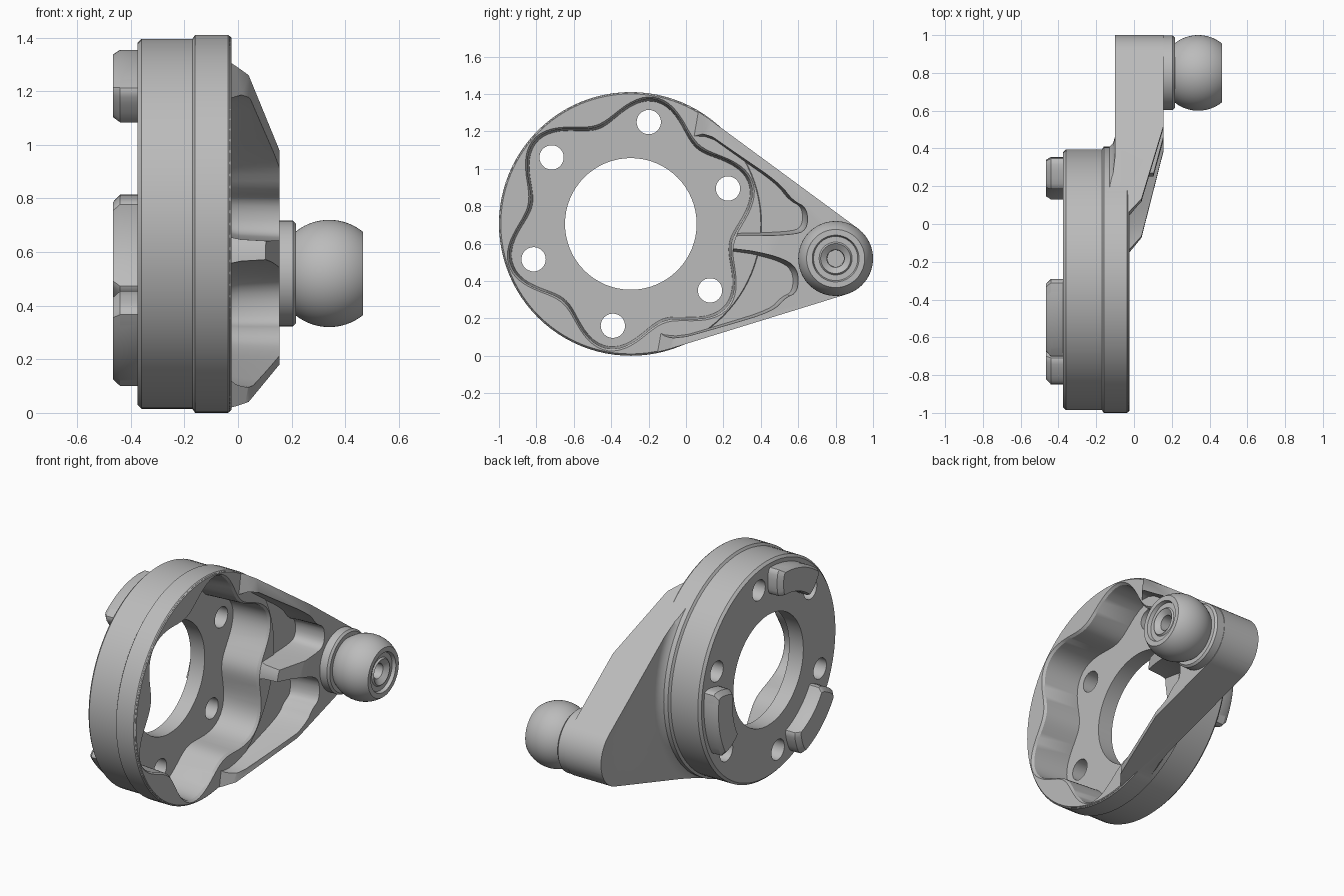
import bpy, bmesh
from math import sin, cos, radians, atan2, acos, hypot, pi
from mathutils import Vector

if "Cube" in bpy.data.objects:
    bpy.data.objects.remove(bpy.data.objects["Cube"])

HUB = (-0.295, 0.705)      # disc centre (y, z)
BOSS = (0.8, 0.52)         # ball stud centre (y, z)
AXIS = atan2(BOSS[1] - HUB[1], BOSS[0] - HUB[0])

grey = bpy.data.materials.new("plain_grey")
grey.use_nodes = True
grey.diffuse_color = (0.5, 0.5, 0.5, 1)
grey.node_tree.nodes["Principled BSDF"].inputs["Base Color"].default_value = (0.5, 0.5, 0.5, 1)


def loft(name, rings, closed=False):
    """Skin a list of equal rings; cap the ends, or join last to first."""
    bm = bmesh.new()
    loops = [[bm.verts.new(p) for p in ring] for ring in rings]
    n = len(loops[0])
    pairs = list(zip(loops, loops[1:]))
    if closed:
        pairs.append((loops[-1], loops[0]))
    else:
        bm.faces.new(loops[0])
        bm.faces.new(loops[-1])
    for a, b in pairs:
        for i in range(n):
            j = (i + 1) % n
            bm.faces.new((a[i], a[j], b[j], b[i]))
    bmesh.ops.recalc_face_normals(bm, faces=bm.faces)
    mesh = bpy.data.meshes.new(name)
    bm.to_mesh(mesh)
    bm.free()
    obj = bpy.data.objects.new(name, mesh)
    bpy.context.collection.objects.link(obj)
    mesh.materials.append(grey)
    return obj


def arc(centre, r, a0, a1, n):
    return [(centre[0] + r * cos(a0 + (a1 - a0) * i / n),
             centre[1] + r * sin(a0 + (a1 - a0) * i / n)) for i in range(n + 1)]


def at_x(x, outline):
    return [Vector((x, y, z)) for y, z in outline]


def turned(name, centre, profile, n=64):
    """Solid turned about the x direction from (x, radius) points."""
    return loft(name, [at_x(x, arc(centre, r, 0, 2 * pi, n)[:-1]) for x, r in profile])


def rounded(points, times=2):
    """Corner cutting of a closed outline."""
    for _ in range(times):
        out = []
        for p, q in zip(points, points[1:] + points[:1]):
            p, q = Vector(p), Vector(q)
            out += [p.lerp(q, 0.25), p.lerp(q, 0.75)]
        points = out
    return [tuple(p) for p in points]


def scaled(points, f):
    c = sum((Vector(p) for p in points), Vector((0, 0))) / len(points)
    return [tuple(c + (Vector(p) - c) * f) for p in points]


def boolean(obj, other, operation="DIFFERENCE"):
    mod = obj.modifiers.new("cut", "BOOLEAN")
    mod.operation, mod.solver, mod.object = operation, "EXACT", other
    bpy.context.view_layer.objects.active = obj
    bpy.ops.object.modifier_apply(modifier=mod.name)
    bpy.data.objects.remove(other)


def smooth(obj, angle=30):
    bpy.ops.object.select_all(action="DESELECT")
    obj.select_set(True)
    bpy.context.view_layer.objects.active = obj
    bpy.ops.object.shade_smooth_by_angle(angle=radians(angle))


# Arm: tangent hull around the disc and the boss
R, r = 0.7, 0.2
beta = acos((R - r) / hypot(BOSS[0] - HUB[0], BOSS[1] - HUB[1]))
hull = (arc(BOSS, r, AXIS - beta, AXIS + beta, 24)
        + arc(HUB, R, AXIS + beta, AXIS + 2 * pi - beta, 60))
arm = loft("arm", [at_x(-0.165, hull), at_x(0.155, hull)])

# Sloping top of the arm, rising towards the boss
slope = [(-2, -0.03), (0.25, -0.03), (0.33, 0.04), (0.76, 0.157), (0.76, 1), (-2, 1)]
along = Vector((0, cos(AXIS), sin(AXIS)))
across = Vector((0, -sin(AXIS), cos(AXIS)))
base = Vector((0, *HUB))
boolean(arm, loft("slope_cutter", [
    [base + along * s + across * w + Vector((x, 0, 0)) for s, x in slope] for w in (-2, 2)]))

# Raised back face of the arm with a fillet against the disc
fillet = [(-0.3, 0.688), (-0.165, 0.688), (-0.135, 0.7), (-0.11, 0.725), (-0.1, 0.76),
          (-0.1, 2.5), (-0.3, 2.5)]
boolean(arm, loft("fillet_cutter", [
    [Vector((x, HUB[0] + q * cos(t), HUB[1] + q * sin(t))) for x, q in fillet]
    for t in [2 * pi * i / 96 for i in range(96)]], closed=True))

# Two pockets either side of the middle rib
upper_pocket = [(0.06, 1.235), (0.27, 1.085), (0.5, 0.925), (0.57, 0.83), (0.65, 0.79), (0.65, 0.67),
                (0.56, 0.645), (0.26, 0.638), (-0.2, 0.63), (-0.2, 1.1)]
lower_pocket = [(-0.13, 0.06), (0.2, 0.155), (0.47, 0.24), (0.53, 0.31), (0.6, 0.34), (0.6, 0.47),
                (0.5, 0.53), (0.26, 0.582), (-0.3, 0.6), (-0.3, 0.2)]
for pocket in (upper_pocket, lower_pocket):
    outline = rounded(pocket)
    boolean(arm, loft("pocket_cutter", [at_x(-0.03, scaled(outline, 0.92)),
                                        at_x(0.01, scaled(outline, 0.96)),
                                        at_x(0.16, outline), at_x(0.4, outline)]))

# Stepped disc joined with the arm
body = turned("cup_and_arm", HUB, [(-0.375, 0.675), (-0.36, 0.69), (-0.17, 0.69), (-0.16, 0.705),
                                   (-0.037, 0.705), (-0.025, 0.695)], 96)
boolean(body, arm, "UNION")

# Lobed cavity with a chamfered lip
def lobes(extra):
    pts = []
    for i in range(144):
        t = 2 * pi * i / 144
        q = 0.613 + 0.065 * cos(6 * (t - radians(79))) + extra
        pts.append((HUB[0] + q * cos(t), HUB[1] + q * sin(t)))
    return pts


boolean(body, loft("cavity_cutter", [at_x(-0.275, lobes(-0.012)), at_x(-0.04, lobes(0)),
                                     at_x(-0.024, lobes(0.012)), at_x(0.4, lobes(0.012))]))

# Central bore and six bolt holes
boolean(body, turned("bore_cutter", HUB, [(-0.6, 0.352), (0.3, 0.352)]))
for k in range(6):
    centre = arc(HUB, 0.553, radians(80 + 60 * k), 0, 1)[0]
    boolean(body, turned("hole_cutter", centre, [(-0.6, 0.065), (0.0, 0.065)], 32))
smooth(body)

# Three curved pads on the back
for k, mid in enumerate((110, 230, 350)):
    a, b = radians(mid - 20.5), radians(mid + 20.5)
    outline = rounded(arc(HUB, 0.65, a, b, 8) + arc(HUB, 0.485, b, a, 8))
    pad = loft(f"back_pad_{k + 1}", [at_x(-0.37, outline), at_x(-0.44, outline),
                                     at_x(-0.467, scaled(outline, 0.86))])
    smooth(pad)

# Collar and truncated ball with a recessed end
collar = turned("ball_collar", BOSS, [(0.15, 0.197), (0.205, 0.197), (0.217, 0.185)])
smooth(collar)
ball_profile = [(0.34 + 0.2 * sin(t), 0.2 * cos(t))
                for t in [radians(-39 + 78 * i / 20) for i in range(21)]]
ball = turned("ball", BOSS, [(0.21, 0.155)] + ball_profile + [
    (0.466, 0.125), (0.445, 0.118), (0.445, 0.088), (0.455, 0.08), (0.43, 0.047), (0.36, 0.045)])
smooth(ball)
